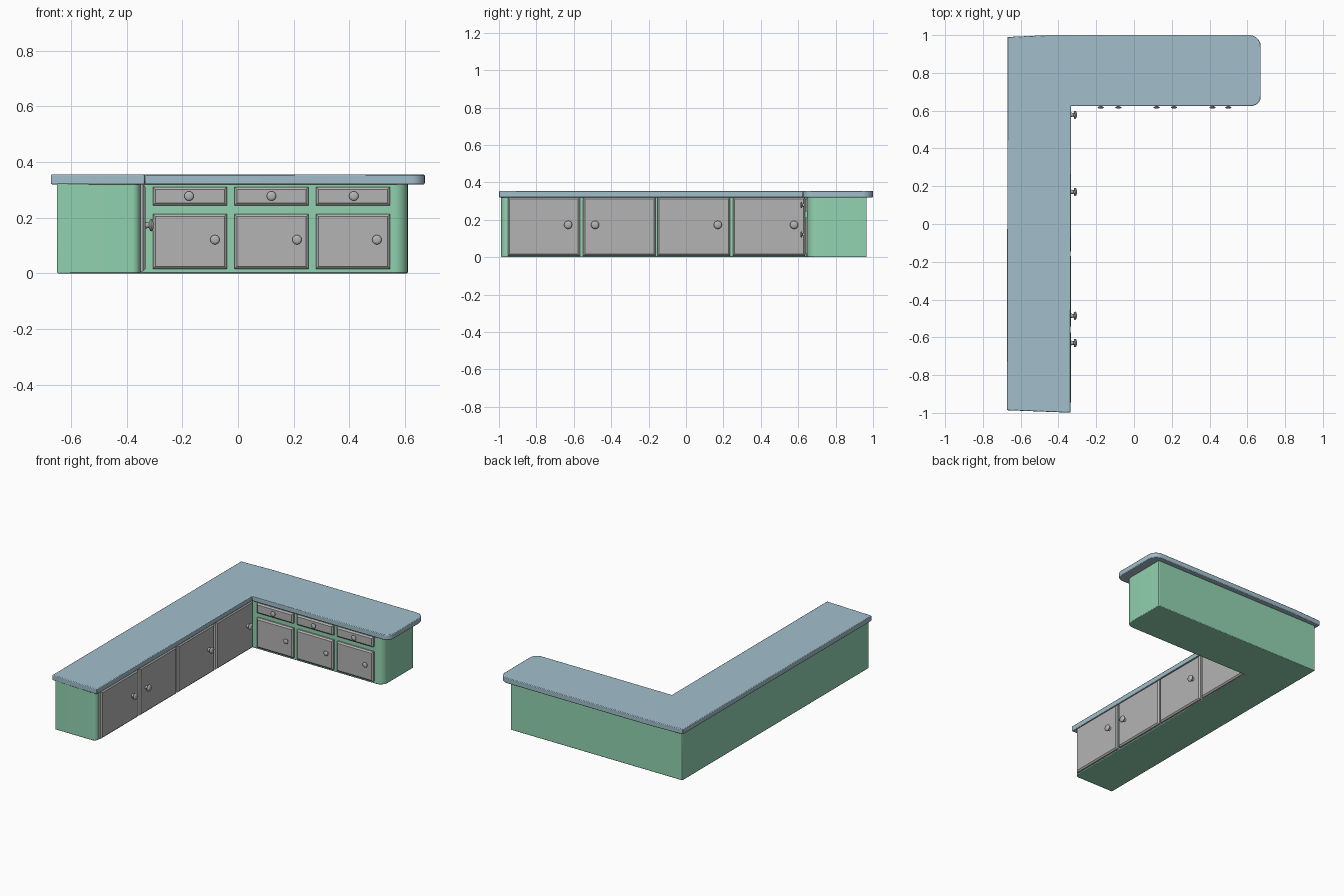
import bpy, bmesh, math
from mathutils import Matrix, Vector

if "Cube" in bpy.data.objects:
    bpy.data.objects.remove(bpy.data.objects["Cube"])


def material(name, rgb):
    m = bpy.data.materials.new(name)
    m.diffuse_color = (*rgb, 1)
    m.use_nodes = True
    m.node_tree.nodes["Principled BSDF"].inputs["Base Color"].default_value = m.diffuse_color
    return m


BLUE = material("pale_blue_worktop", (0.36, 0.52, 0.60))
GREEN = material("mint_green", (0.29, 0.65, 0.44))
GREY = material("light_grey", (0.46, 0.455, 0.455))


def finish(name, bm, mat, angle=40):
    bmesh.ops.recalc_face_normals(bm, faces=bm.faces)
    me = bpy.data.meshes.new(name)
    bm.to_mesh(me)
    bm.free()
    me.materials.append(mat)
    ob = bpy.data.objects.new(name, me)
    bpy.context.collection.objects.link(ob)
    bpy.context.view_layer.objects.active = ob
    ob.select_set(True)
    bpy.ops.object.shade_smooth_by_angle(angle=math.radians(angle))
    ob.select_set(False)
    return ob


def outline(points):
    """Turn (x, y, radius) corners into a rounded outline."""
    out = []
    n = len(points)
    for i, (x, y, r) in enumerate(points):
        p = Vector((x, y))
        if r == 0:
            out.append(p)
            continue
        a = p + (Vector(points[i - 1][:2]) - p).normalized() * r
        b = p + (Vector(points[(i + 1) % n][:2]) - p).normalized() * r
        c = a + b - p
        for k in range(7):
            t = k / 6 * math.pi / 2
            out.append(c + (a - c) * math.cos(t) + (b - c) * math.sin(t))
    return out


def slab(name, points, z0, z1, mat, bevel=0):
    bm = bmesh.new()
    face = bm.faces.new([bm.verts.new((p.x, p.y, z0)) for p in outline(points)])
    ext = bmesh.ops.extrude_face_region(bm, geom=[face])
    bmesh.ops.translate(bm, vec=(0, 0, z1 - z0),
                        verts=[v for v in ext["geom"] if isinstance(v, bmesh.types.BMVert)])
    ob = finish(name, bm, mat)
    if bevel:
        mod = ob.modifiers.new("edge", "BEVEL")
        mod.width, mod.segments, mod.limit_method = bevel, 2, "ANGLE"
        mod.angle_limit = math.radians(50)
    return ob


# Local frame for fronts: u = width, v = height, w = outward from cabinet
BACK_RUN = Matrix(((1, 0, 0, 0), (0, 0, -1, 0.648), (0, 1, 0, 0), (0, 0, 0, 1)))
SIDE_RUN = Matrix(((0, 0, 1, -0.351), (1, 0, 0, 0), (0, 1, 0, 0), (0, 0, 0, 1)))


def panel(name, frame, u0, u1, v0, v1, depth=0.018, inset=0.009):
    """Door or drawer front with a chamfered rim."""
    bm = bmesh.new()
    rings = []
    for w, i in ((-0.004, 0), (depth * 0.55, 0), (depth, inset)):
        rings.append([bm.verts.new(frame @ Vector((u, v, w))) for u, v in
                      ((u0 + i, v0 + i), (u1 - i, v0 + i), (u1 - i, v1 - i), (u0 + i, v1 - i))])
    for a, b in zip(rings, rings[1:]):
        for k in range(4):
            bm.faces.new((a[k], a[(k + 1) % 4], b[(k + 1) % 4], b[k]))
    bm.faces.new(rings[0])
    bm.faces.new(rings[-1])
    finish(name, bm, GREY, 25)


def knob(name, frame, u, v, r, length, base=0.018):
    """Turned mushroom knob."""
    profile = ((0.6, -0.1), (0.5, 0.15), (0.42, 0.45), (0.9, 0.55),
               (1.0, 0.7), (0.85, 0.9), (0.45, 1.0))
    bm = bmesh.new()
    n = 16
    rings = [[bm.verts.new(frame @ Vector((u + r * q * math.cos(2 * math.pi * k / n),
                                           v + r * q * math.sin(2 * math.pi * k / n),
                                           base + length * w))) for k in range(n)]
             for q, w in profile]
    for a, b in zip(rings, rings[1:]):
        for k in range(n):
            bm.faces.new((a[k], a[(k + 1) % n], b[(k + 1) % n], b[k]))
    bm.faces.new(rings[0])
    bm.faces.new(rings[-1])
    finish(name, bm, GREY, 50)


# L-shaped cabinet body
slab("cabinet_body", [(-0.65, -0.988, 0), (-0.351, -0.988, 0.03), (-0.351, 0.648, 0),
                      (0.61, 0.648, 0.05), (0.61, 0.966, 0), (-0.65, 0.966, 0)],
     0, 0.325, GREEN, 0.004)

# Worktop with rounded free end
slab("worktop", [(-0.672, -0.986, 0), (-0.336, -0.999, 0), (-0.334, 0.625, 0),
                 (0.671, 0.625, 0.05), (0.671, 1.0, 0.06), (-0.45, 1.0, 0), (-0.67, 0.99, 0)],
     0.32, 0.355, BLUE, 0.004)

# Doors and drawers on the back run
for i in range(3):
    u = -0.306 + 0.293 * i
    panel(f"back_door_{i + 1}", BACK_RUN, u, u + 0.266, 0.016, 0.213)
    panel(f"drawer_{i + 1}", BACK_RUN, u, u + 0.266, 0.244, 0.311)
    knob(f"back_door_knob_{i + 1}", BACK_RUN, (-0.083, 0.212, 0.499)[i], 0.121, 0.017, 0.018)
    knob(f"drawer_knob_{i + 1}", BACK_RUN, -0.176 + 0.296 * i, 0.278, 0.017, 0.018)

# Full-height doors on the side run
for i, (u0, u1, k) in enumerate(((-0.953, -0.568, -0.63), (-0.55, -0.163, -0.486),
                                 (-0.153, 0.235, 0.17), (0.25, 0.637, 0.578))):
    panel(f"side_door_{i + 1}", SIDE_RUN, u0, u1, 0.007, 0.32)
    knob(f"side_door_knob_{i + 1}", SIDE_RUN, k, 0.173, 0.022, 0.03)
